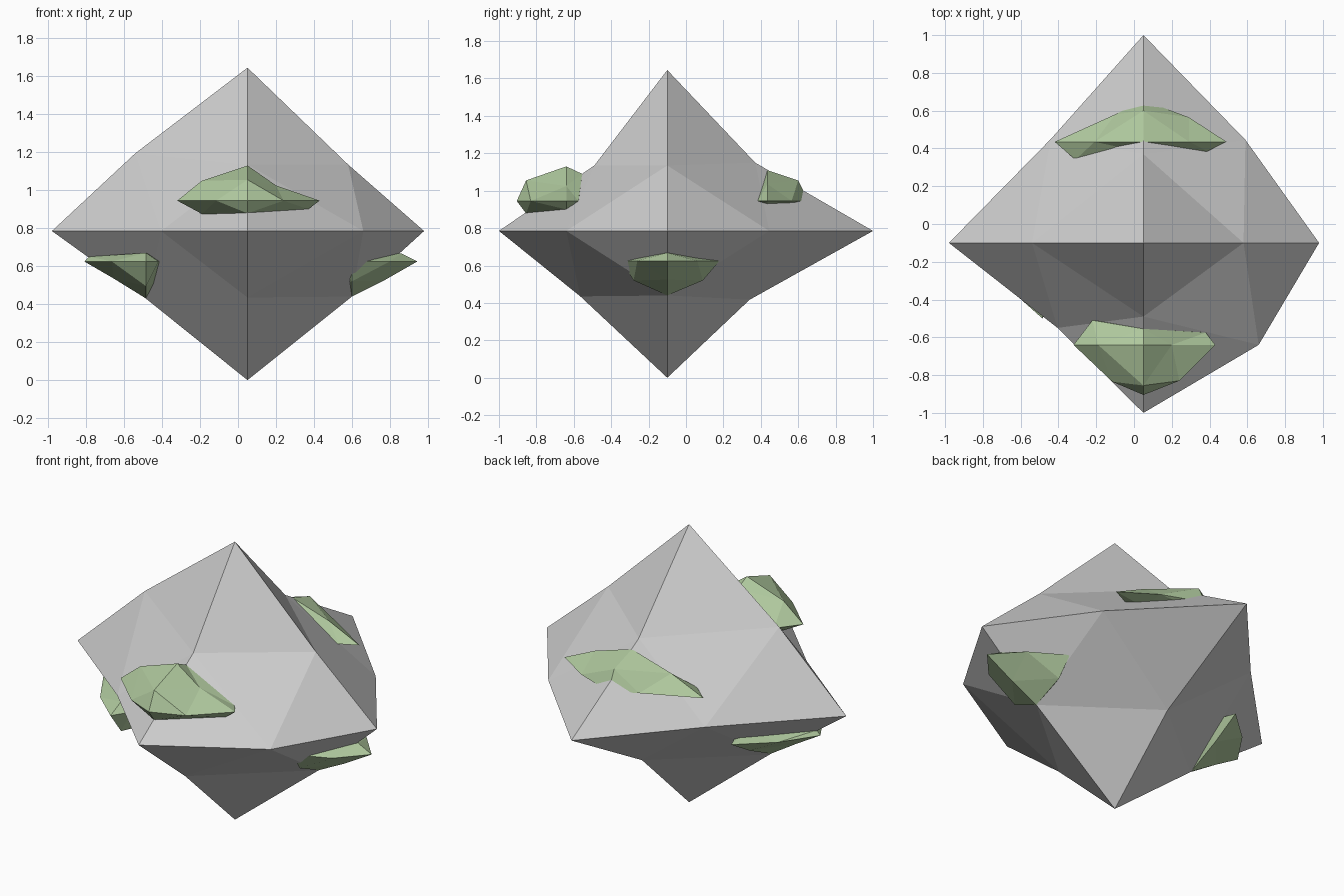
import bpy, bmesh
from itertools import product

if "Cube" in bpy.data.objects:
    bpy.data.objects.remove(bpy.data.objects["Cube"])

AXES = "xyz"


def lump(name, center, low, high, bends, color=None):
    """Octahedron split once: six tips at low/high reach, twelve bent edge middles.
    bends maps e.g. '-x+z' to that middle's offset along the two named axes."""
    bm = bmesh.new()

    def add(offset):
        return bm.verts.new([c + o for c, o in zip(center, offset)])

    tips, mids = {}, {}
    for i in range(3):
        for s, reach in (("-", -low[i]), ("+", high[i])):
            off = [0, 0, 0]
            off[i] = reach
            tips[s + AXES[i]] = (add(off), reach)
    for a, b in ("xy", "xz", "yz"):
        for s, t in product("-+", repeat=2):
            ka, kb = s + a, t + b
            default = (tips[ka][1] * 0.55, tips[kb][1] * 0.55)
            u, v = bends.get(ka + kb, default)
            off = [0, 0, 0]
            off[AXES.index(a)], off[AXES.index(b)] = u, v
            mids[ka + kb] = add(off)
    # four triangles for each of the eight octants
    for sx, sy, sz in product("-+", repeat=3):
        x, y, z = sx + "x", sy + "y", sz + "z"
        xy, xz, yz = mids[x + y], mids[x + z], mids[y + z]
        for tri in ((tips[x][0], xy, xz), (tips[y][0], yz, xy),
                    (tips[z][0], xz, yz), (xy, yz, xz)):
            bm.faces.new(tri)
    bmesh.ops.recalc_face_normals(bm, faces=bm.faces)
    mesh = bpy.data.meshes.new(name)
    bm.to_mesh(mesh)
    bm.free()
    if color:
        mesh.materials.append(color)
    obj = bpy.data.objects.new(name, mesh)
    bpy.context.collection.objects.link(obj)
    return obj


moss = bpy.data.materials.new("moss")
moss.diffuse_color = (0.43, 0.58, 0.34, 1)
moss.use_nodes = True
moss.node_tree.nodes["Principled BSDF"].inputs["Base Color"].default_value = moss.diffuse_color

# boulder
lump("boulder", (0.05, -0.1, 0.785), (1.03, 0.9, 0.785), (0.93, 1.1, 0.86), {
    "-x-y": (-0.455, -0.45), "-x+y": (-0.49, 0.55),
    "+x-y": (0.61, -0.54), "+x+y": (0.54, 0.545),
    "-x-z": (-0.53, -0.36), "-x+z": (-0.59, 0.41),
    "+x-z": (0.55, -0.345), "+x+z": (0.53, 0.35),
    "-y-z": (-0.465, -0.35), "-y+z": (-0.39, 0.35),
    "+y-z": (0.44, -0.368), "+y+z": (0.47, 0.365)})

# moss on the upper front edge
lump("front_moss", (0.05, -0.64, 0.945), (0.37, 0.265, 0.04), (0.38, 0.12, 0.185), {
    "-x-y": (-0.165, -0.195), "+x-y": (0.19, -0.19),
    "-x+y": (-0.27, 0.13), "+x+y": (0.33, 0.065),
    "-x-z": (-0.24, -0.07), "-x+z": (-0.24, 0.105),
    "+x-z": (0.32, -0.045), "+x+z": (0.15, 0.08),
    "-y-z": (-0.215, -0.067), "-y+z": (-0.215, 0.11),
    "+y+z": (0.085, 0.145)}, moss)

# moss on the upper back edge
lump("back_moss", (0.05, 0.435, 0.945), (0.47, 0.1, 0.04), (0.44, 0.22, 0.165), {
    "-x-y": (-0.36, -0.095), "+x-y": (0.34, -0.05),
    "-x+y": (-0.15, 0.145), "+x+y": (0.24, 0.13),
    "+y-z": (0.165, -0.025), "+y+z": (0.165, 0.11)}, moss)

# moss under the right corner
lump("right_moss", (0.6, -0.1, 0.625), (0.12, 0.245, 0.185), (0.345, 0.28, 0.045), {
    "+x-y": (0.2, -0.16), "+x+y": (0.2, 0.16),
    "+x-z": (0.17, -0.1), "+x+z": (0.26, 0.042),
    "-y-z": (-0.18, -0.105), "+y-z": (0.19, -0.105),
    "-y+z": (-0.17, 0.03), "+y+z": (0.16, 0.03)}, moss)

# moss under the left corner
lump("left_moss", (-0.485, -0.1, 0.625), (0.325, 0.4, 0.195), (0.12, 0.37, 0.045), {
    "-x-y": (-0.18, -0.24), "-x+y": (-0.19, 0.2),
    "+x-y": (0.065, -0.3),
    "-x-z": (-0.17, -0.09), "-x+z": (-0.3, 0.025),
    "-y-z": (-0.3, -0.13), "+y-z": (0.2, -0.1),
    "-y+z": (-0.3, 0.045)}, moss)
